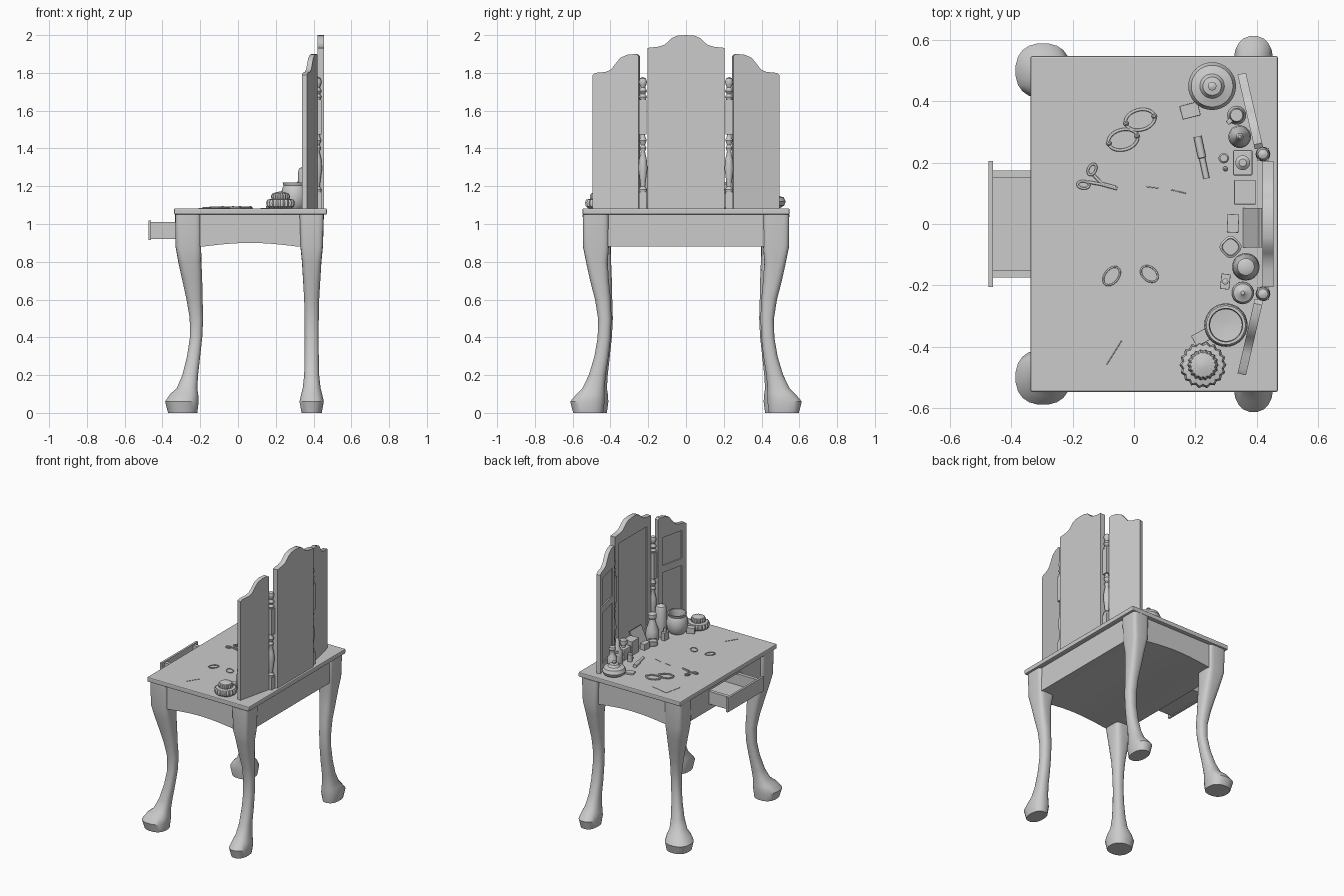
import bpy, bmesh, math, random
from mathutils import Matrix, Vector

if "Cube" in bpy.data.objects:
    bpy.data.objects.remove(bpy.data.objects["Cube"])

random.seed(1)
TOP = 1.083  # height of the table surface


def finish(bm, name, smooth=True, angle=35):
    bmesh.ops.recalc_face_normals(bm, faces=bm.faces)
    me = bpy.data.meshes.new(name)
    bm.to_mesh(me)
    bm.free()
    ob = bpy.data.objects.new(name, me)
    bpy.context.collection.objects.link(ob)
    if smooth:
        bpy.ops.object.select_all(action='DESELECT')
        ob.select_set(True)
        bpy.context.view_layer.objects.active = ob
        bpy.ops.object.shade_smooth_by_angle(angle=math.radians(angle))
    return ob


def box(name, x, y, z, mat=None, bevel=0):
    """Box from (min, max) ranges, optionally placed by a matrix."""
    bm = bmesh.new()
    bmesh.ops.create_cube(bm, size=1)
    for v in bm.verts:
        v.co = [r[0] + (c + .5) * (r[1] - r[0]) for c, r in zip(v.co, (x, y, z))]
    if bevel:
        bmesh.ops.bevel(bm, geom=bm.edges[:], offset=bevel, segments=2, profile=.5, affect='EDGES')
    bm.transform(mat or Matrix())
    return finish(bm, name, False)


def loft(name, rings, caps=True):
    bm = bmesh.new()
    rows = [[bm.verts.new(p) for p in r] for r in rings]
    n = len(rows[0])
    for a, b in zip(rows, rows[1:]):
        for i in range(n):
            bm.faces.new((a[i], a[(i + 1) % n], b[(i + 1) % n], b[i]))
    if caps:
        bm.faces.new(rows[0])
        bm.faces.new(rows[-1])
    return finish(bm, name)


def lathe(name, x, y, prof, segs=28, z0=TOP, lobes=0, amp=.05):
    def r_at(r, a):
        return r * (1 + amp * math.cos(lobes * a)) if lobes else r
    angs = [2 * math.pi * i / segs for i in range(segs)]
    return loft(name, [[(x + r_at(r, a) * math.cos(a), y + r_at(r, a) * math.sin(a), z0 + z)
                        for a in angs] for r, z in prof])


def prism(name, pts, axis_range, axis, mat=None):
    """Extrude an outline (u, z) along x or y."""
    bm = bmesh.new()
    put = (lambda u, z, d: (d, u, z)) if axis == 'x' else (lambda u, z, d: (u, d, z))
    f = bm.faces.new([bm.verts.new(put(u, z, axis_range[0])) for u, z in pts])
    g = bmesh.ops.extrude_face_region(bm, geom=[f])
    d = axis_range[1] - axis_range[0]
    bmesh.ops.translate(bm, vec=(d, 0, 0) if axis == 'x' else (0, d, 0),
                        verts=[v for v in g['geom'] if isinstance(v, bmesh.types.BMVert)])
    bm.transform(mat or Matrix())
    return finish(bm, name, angle=30)


def cut(ob, cutter):
    m = ob.modifiers.new('cut', 'BOOLEAN')
    m.operation, m.object, m.solver = 'DIFFERENCE', cutter, 'EXACT'
    bpy.context.view_layer.objects.active = ob
    bpy.ops.object.modifier_apply(modifier=m.name)
    bpy.data.objects.remove(cutter)


def wire(name, pts, r, cyclic=False):
    cu = bpy.data.curves.new(name, 'CURVE')
    cu.dimensions, cu.bevel_depth, cu.bevel_resolution = '3D', r, 2
    cu.use_fill_caps = True
    sp = cu.splines.new('POLY')
    sp.points.add(len(pts) - 1)
    for p, c in zip(sp.points, pts):
        p.co = (c[0], c[1], TOP + r * .8, 1)
    sp.use_cyclic_u = cyclic
    bpy.context.collection.objects.link(bpy.data.objects.new(name, cu))


def ellipse(x, y, a, b, rot=0, n=24):
    R = Matrix.Rotation(rot, 2)
    return [Vector((x, y)) + R @ Vector((a * math.cos(t), b * math.sin(t)))
            for t in (2 * math.pi * i / n for i in range(n))]


def at(x, y, rot=0):
    return Matrix.Translation((x, y, TOP)) @ Matrix.Rotation(rot, 4, 'Z')


# table top and arched body with drawer opening
box('table_top', (-.338, .47), (-.548, .548), (1.05, TOP), bevel=.006)
arch = [(-.19 + .51 * i / 12, .88 + .02 * math.sin(math.pi * i / 12)) for i in range(13)]
body = prism('apron_body', [(-.31, 1.05), (-.31, .88)] + arch + [(.437, .88), (.437, 1.05)], (-.52, .52), 'y')
cut(body, box('opening', (-.4, 0), (-.18, .18), (.918, 1.018)))

# drawer, pulled out
box('drawer_front', (-.475, -.46), (-.205, .205), (.915, 1.018))
box('drawer_floor', (-.462, -.03), (-.175, .175), (.92, .93))
for s in (-1, 1):
    box('drawer_side', (-.462, -.03), sorted((s * .15, s * .175)), (.92, 1.01))
box('drawer_back', (-.045, -.03), (-.175, .175), (.92, 1.01))

# cabriole legs: z, centre x, centre y, half x, half y
Z = [1.05, .88, .8, .7, .6, .5, .4, .3, .2, .13, .1, .06, .0]
FC = [.265, .263, .255, .242, .23, .22, .222, .235, .253, .27, .285, .297, .293]
FH = [.068, .068, .062, .053, .043, .036, .033, .035, .042, .055, .075, .09, .078]
BY = [.478, .477, .472, .458, .44, .43, .433, .447, .47, .49, .505, .522, .518]
BH = [.069, .069, .058, .05, .042, .036, .035, .038, .045, .06, .075, .092, .08]
BX = [.065, .06, .052, .046, .04, .038, .037, .038, .04, .048, .056, .065, .054]


def section(cx, cy, hx, hy, z, e, n=20):
    sg = lambda v: math.copysign(abs(v) ** e, v)
    return [(cx + hx * sg(math.cos(t)), cy + hy * sg(math.sin(t)), z)
            for t in (2 * math.pi * (i + .5) / n for i in range(n))]


E = [.35, .4, .55, .7] + [.85] * 9
for s in (-1, 1):
    loft('front_leg', [section(-c, s * (c + .203), h, h, z, e) for z, c, h, e in zip(Z, FC, FH, E)])
    loft('back_leg', [section(.39, s * c, hx, h, z, e) for z, c, hx, h, e in zip(Z, BY, BX, BH, E)])

# centre mirror
half = [(.205, TOP), (.205, 1.932), (.15, 1.938), (.115, 1.948), (.095, 1.965), (.075, 1.985), (.045, 1.997)]
mid = prism('centre_mirror', half + [(0, 2.0)] + [(-u, z) for u, z in reversed(half)], (.42, .456), 'x')
cut(mid, box('recess', (.4, .43), (-.16, .16), (1.14, 1.87)))

# angled side mirrors with two recessed panes
wing = [(0, TOP), (0, 1.89), (.015, 1.9), (.06, 1.897), (.1, 1.88), (.125, 1.85), (.15, 1.818),
        (.18, 1.805), (.235, 1.8), (.25, 1.79), (.25, TOP)]
for s in (-1, 1):
    M = Matrix.Translation((.408, s * .247, 0)) @ Matrix.Rotation(s * math.radians(13), 4, 'Z')
    side = prism('side_mirror', [(s * u, z) for u, z in wing], (-.014, .014), 'x', M)
    for z in ((1.14, 1.5), (1.55, 1.75)):
        cut(side, box('recess', (-.03, -.006), sorted((s * .04, s * .21)), z, M))

# turned posts between the mirrors
post = [(.018, .08), (.022, .1), (.012, .115), (.016, .15), (.024, .21), (.02, .26), (.011, .3), (.018, .32),
        (.011, .335), (.02, .36), (.012, .38), (.012, .395), (.012, .57), (.022, .59), (.012, .605), (.022, .62),
        (.012, .64), (.018, .655), (.022, .67), (.016, .688), (.004, .694)]
for s in (-1, 1):
    lathe('turned_post', .421, s * .228, post, 20)
    for z in ((TOP, 1.17), (1.475, 1.66)):
        box('post_block', (.401, .441), (s * .228 - .02, s * .228 + .02), z)

# jars and bottles
lathe('scalloped_jar', .225, -.46, [(.055, 0), (.068, .01), (.073, .03), (.066, .046), (.046, .05), (.048, .065),
                                    (.04, .08), (.01, .088)], 72, lobes=18)
lathe('open_pot', .3, -.33, [(.05, 0), (.065, .02), (.071, .06), (.068, .1), (.058, .12), (.064, .138),
                             (.055, .138), (.052, .12), (.055, .03), (.01, .025)])
lathe('round_jar', .255, .45, [(.045, 0), (.07, .015), (.078, .035), (.068, .058), (.04, .066), (.034, .074),
                               (.03, .082), (.012, .085), (.014, .098), (.004, .103)], 32)
lathe('tall_bottle', .355, -.225, [(.034, 0), (.037, .01), (.036, .2), (.03, .213), (.012, .22), (.006, .228)])
lathe('neck_bottle', .365, -.14, [(.04, 0), (.045, .02), (.042, .07), (.025, .12), (.02, .15), (.028, .158),
                                  (.028, .185), (.018, .19)])
lathe('cone_bottle', .345, .285, [(.036, 0), (.037, .05), (.033, .09), (.014, .12), (.012, .17), (.005, .18)])
lathe('spout_bottle', .335, .355, [(.03, 0), (.031, .07), (.018, .09), (.018, .12), (.024, .13), (.02, .145)])
box('spout', (-.04, 0), (-.008, .008), (.095, .11), at(.335, .355, .7), .003)
box('square_bottle', (-.032, .032), (-.042, .042), (0, .08), at(.355, .2), .006)
lathe('square_bottle_stopper', .355, .2, [(.014, .08), (.014, .095), (.024, .1), (.024, .13), (.012, .14)], 20)
lathe('small_pot', .293, .215, [(.017, 0), (.017, .05), (.012, .055)], 20)
lathe('bead', .298, .18, [(.003, 0), (.008, .007), (.003, .014)], 12)
lathe('low_jar', .315, -.075, [(.03, 0), (.034, .01), (.034, .03), (.027, .034), (.025, .028)], 24, lobes=4, amp=.06)
lathe('small_stopper', .298, -.188, [(.01, .055), (.01, .08), (.004, .083)], 14)

# boxes, card and tags
for n, x, y, w, d, h, r in (('tall_box', .362, .104, .07, .08, .1, 0), ('short_box', .323, .002, .038, .06, .045, -.05),
                            ('small_bottle', .298, -.188, .03, .05, .055, -.1),
                            ('tag_left', .183, .37, .06, .045, .012, .25), ('tag_right', .22, -.37, .055, .04, .04, .5)):
    box(n, (-w / 2, w / 2), (-d / 2, d / 2), (0, h), at(x, y, r), .002)
box('leaning_card', (0, .01), (-.065, .065), (0, .13), at(.355, -.012) @ Matrix.Rotation(.42, 4, 'Y'))
lip = lathe('lipstick', 0, 0, [(.013, -.07), (.013, 0), (.01, .002), (.01, .07)], 16, 0)
lip.matrix_world = Matrix.Translation((.222, .217, TOP + .013)) @ Matrix.Rotation(.21, 4, 'Z') @ Matrix.Rotation(math.pi / 2, 4, 'X')
box('paper', (-.067, .067), (-.06, .06), (0, .002), at(-.13, .412, -.22))

# bracelets, scissors and trinkets lying flat
for x, y in ((.02, .34), (-.036, .275)):
    wire('bracelet', ellipse(x, y, .049, .033, .25), .005, True)
    for k in (-1, 1):
        lathe('bracelet_bead', x + k * .046, y + k * .012, [(.004, 0), (.009, .006), (.004, .013)], 10)
for x, y, ang in ((-.165, .128, -.1), (-.137, .178, 1.1)):
    wire('scissor_handle', ellipse(x, y, .019, .012, ang), .004, True)
wire('scissor_blade', [(-.15, .137), (-.11, .13), (-.055, .115)], .005)
wire('scissor_blade', [(-.132, .16), (-.105, .132), (-.06, .12)], .005)
wire('earring', ellipse(-.073, -.17, .034, .022, .9), .003, True)
wire('earring', ellipse(.05, -.163, .031, .022, -.7), .003, True)
for a, b in (((.04, .122), (.08, .117)), ((.12, .112), (.17, .1)), ((-.09, -.46), (-.04, -.38))):
    wire('hair_pin', [a, b], .0015)
